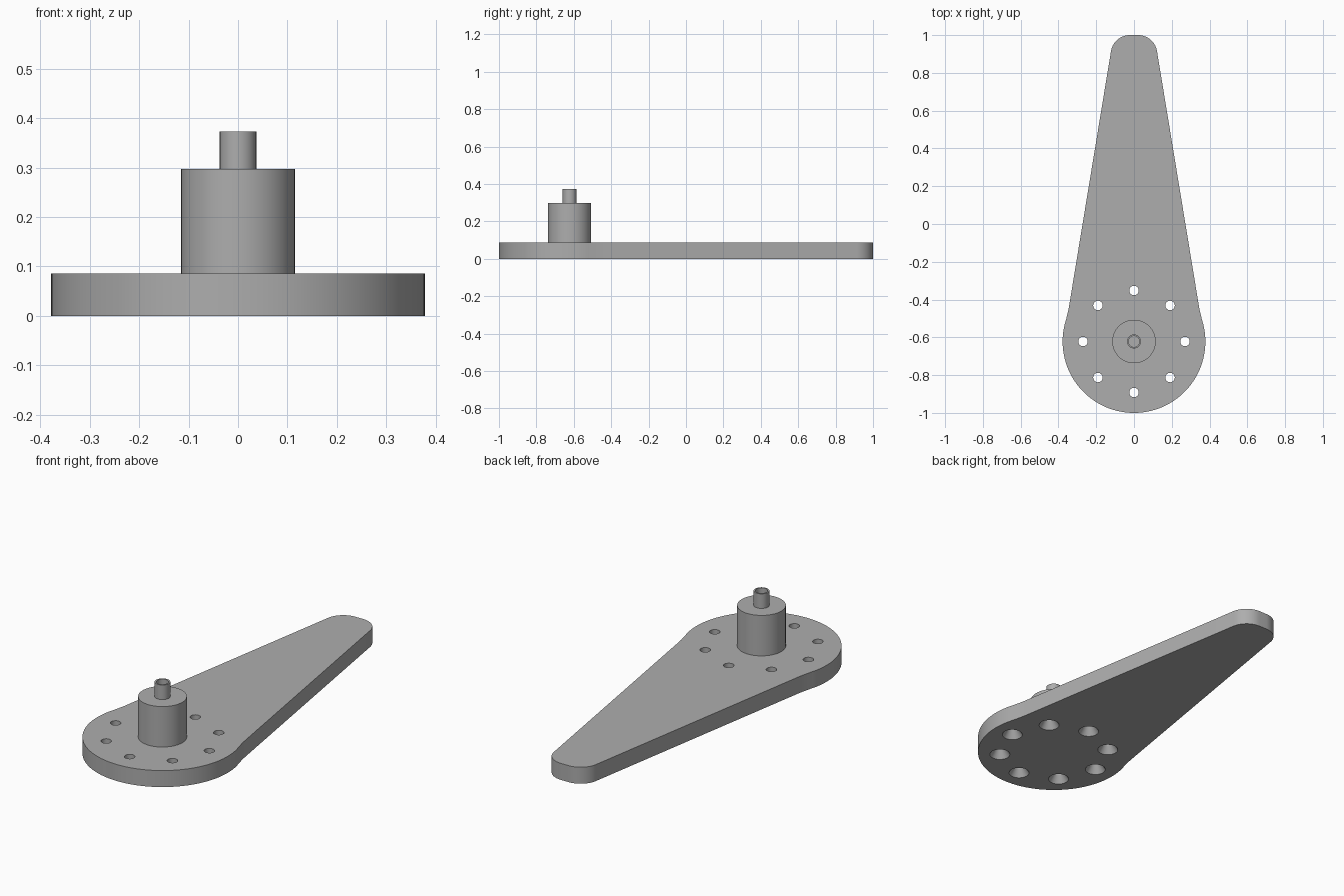
import bpy, bmesh
from math import sin, cos, pi, radians

if "Cube" in bpy.data.objects:
    bpy.data.objects.remove(bpy.data.objects["Cube"])

grey = bpy.data.materials.new("satin_grey")
grey.use_nodes = True
COLOUR = (0.42, 0.42, 0.42, 1)
grey.diffuse_color = COLOUR
grey.node_tree.nodes["Principled BSDF"].inputs["Base Color"].default_value = COLOUR

PIVOT_Y = -0.622
DISC_R = 0.378
PLATE_H = 0.086


def finish(bm, name):
    bmesh.ops.recalc_face_normals(bm, faces=bm.faces)
    mesh = bpy.data.meshes.new(name)
    bm.to_mesh(mesh)
    bm.free()
    mesh.materials.append(grey)
    obj = bpy.data.objects.new(name, mesh)
    bpy.context.collection.objects.link(obj)
    return obj


def lathe(bm, profile, cx, cy, sides):
    """Stack rings of (radius, height), capped at both ends."""
    rings = [[bm.verts.new((cx + r * cos(2 * pi * i / sides),
                            cy + r * sin(2 * pi * i / sides), z))
              for i in range(sides)] for r, z in profile]
    for a, b in zip(rings, rings[1:]):
        for i in range(sides):
            j = (i + 1) % sides
            bm.faces.new((a[i], a[j], b[j], b[i]))
    bm.faces.new(rings[0][::-1])
    bm.faces.new(rings[-1])


def turned(name, profile, sides=64):
    bm = bmesh.new()
    lathe(bm, profile, 0, PIVOT_Y, sides)
    return finish(bm, name)


def arc(cx, cy, r, start, end, steps):
    angles = [radians(start + (end - start) * i / steps) for i in range(steps + 1)]
    return [(cx + r * cos(a), cy + r * sin(a)) for a in angles]


def activate(obj):
    bpy.ops.object.select_all(action='DESELECT')
    obj.select_set(True)
    bpy.context.view_layer.objects.active = obj


# Plate: round end, blended shoulder, taper and rounded tip, mirrored in x
half = arc(0, PIVOT_Y, DISC_R, -90, 18, 36)
half += [(0.354, -0.482), (0.348, -0.458), (0.343, -0.43)]
half += arc(0.022, 0.899, 0.101, 9, 90, 14)
outline = half + [(-x, y) for x, y in reversed(half[1:])]
bm = bmesh.new()
base = bm.faces.new([bm.verts.new((x, y, 0)) for x, y in outline])
top = bmesh.ops.extrude_face_region(bm, geom=[base])["geom"]
bmesh.ops.translate(bm, vec=(0, 0, PLATE_H),
                    verts=[v for v in top if isinstance(v, bmesh.types.BMVert)])
plate = finish(bm, "arm_plate")

# Ring of eight screw holes, countersunk from below
bm = bmesh.new()
for k in range(8):
    a = k * pi / 4
    lathe(bm, [(0.06, -0.01), (0.05, 0), (0.025, 0.04), (0.025, 0.12)],
          0.27 * cos(a), PIVOT_Y + 0.27 * sin(a), 32)
cutter = finish(bm, "screw_hole_cutter")
cutter.hide_render = True
holes = plate.modifiers.new("screw_holes", 'BOOLEAN')
holes.operation = 'DIFFERENCE'
holes.solver = 'EXACT'
holes.object = cutter
activate(plate)
bpy.ops.object.modifier_apply(modifier=holes.name)
bpy.data.objects.remove(cutter)

# Hub and hollow pin
hub = turned("hub", [(0.115, PLATE_H), (0.115, 0.297)])
pin = turned("hollow_pin", [(0.037, 0.297), (0.037, 0.373), (0.029, 0.373), (0.029, 0.305)], 40)

for obj in (plate, hub, pin):
    activate(obj)
    bpy.ops.object.shade_smooth_by_angle(angle=radians(30))
